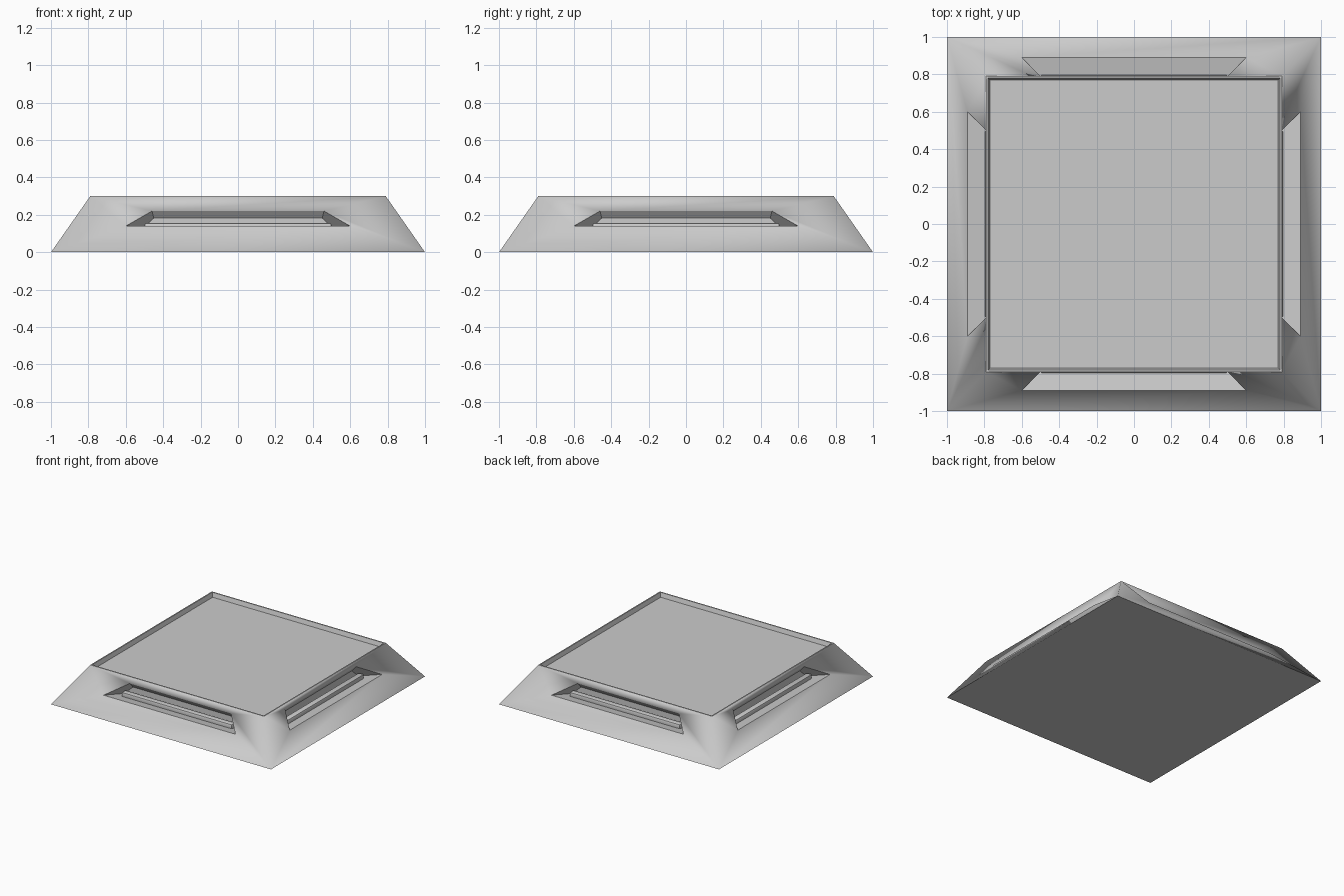
import bpy, bmesh
from math import pi
from mathutils import Matrix

cube = bpy.data.objects.get("Cube")
if cube:
    bpy.data.objects.remove(cube, do_unlink=True)

grey = bpy.data.materials.new("light grey")
grey.use_nodes = True
colour = (0.6, 0.6, 0.6, 1)
grey.diffuse_color = colour
grey.node_tree.nodes["Principled BSDF"].inputs["Base Color"].default_value = colour


def finish(name, bm, smooth=False):
    bmesh.ops.remove_doubles(bm, verts=bm.verts, dist=0.0005)
    bmesh.ops.recalc_face_normals(bm, faces=bm.faces)
    mesh = bpy.data.meshes.new(name)
    bm.to_mesh(mesh)
    bm.free()
    mesh.materials.append(grey)
    obj = bpy.data.objects.new(name, mesh)
    bpy.context.collection.objects.link(obj)
    return obj


def bridge(bm, a, b, smooth=False):
    """Join two rings of four corners, marking both rings as sharp."""
    for i in range(4):
        j = (i + 1) % 4
        bm.faces.new((a[i], a[j], b[j], b[i])).smooth = smooth


def pair(bm, half_width, depth, z, turn):
    """Left and right points at one depth on a side wall."""
    return [bm.verts.new(turn @ Matrix.Translation((x, -depth, z)).to_translation())
            for x in (-half_width, half_width)]


def ring(bm, lower, upper, turn):
    a, b = pair(bm, *lower, turn)
    d, c = pair(bm, *upper, turn)
    return [a, b, c, d]


def square(bm, half, z):
    return [bm.verts.new((x * half, y * half, z))
            for x, y in ((-1, -1), (1, -1), (1, 1), (-1, 1))]


# Body: four dented walls, each with a deep slot
bm = bmesh.new()
for k in range(4):
    turn = Matrix.Rotation(k * pi / 2, 3, 'Z')
    wall = ring(bm, (1, 1, 0), (0.79, 0.79, 0.3), turn)
    mouth = ring(bm, (0.6, 0.89, 0.14), (0.46, 0.75, 0.22), turn)
    back = ring(bm, (0.53, 0.72, 0.108), (0.45, 0.72, 0.182), turn)
    bridge(bm, wall, mouth, smooth=True)
    bridge(bm, mouth, back)
    bm.faces.new(back)

# Base, raised rim and sunken top panel
bm.faces.new(square(bm, 1, 0))
rings = [square(bm, h, z) for h, z in ((0.79, 0.3), (0.78, 0.3), (0.77, 0.265))]
for outer, inner in zip(rings, rings[1:]):
    bridge(bm, outer, inner)
bm.faces.new(rings[-1])
bmesh.ops.remove_doubles(bm, verts=bm.verts, dist=0.0005)
for edge in bm.edges:
    edge.smooth = all(f.smooth for f in edge.link_faces)
finish("body", bm)

# Rounded bar lying in each slot
for k, side in enumerate(("front", "left", "back", "right")):
    bm = bmesh.new()
    bmesh.ops.create_cube(bm, size=1)
    bmesh.ops.scale(bm, vec=(1, 0.05, 0.05), verts=bm.verts)
    bmesh.ops.translate(bm, vec=(0, -0.772, 0.131), verts=bm.verts)
    bmesh.ops.bevel(bm, geom=bm.edges[:], offset=0.01, segments=2,
                    profile=0.5, affect='EDGES')
    bmesh.ops.rotate(bm, matrix=Matrix.Rotation(k * pi / 2, 3, 'Z'), verts=bm.verts)
    bar = finish(side + "_bar", bm)
    bpy.ops.object.select_all(action='DESELECT')
    bar.select_set(True)
    bpy.context.view_layer.objects.active = bar
    bpy.ops.object.shade_smooth_by_angle()
